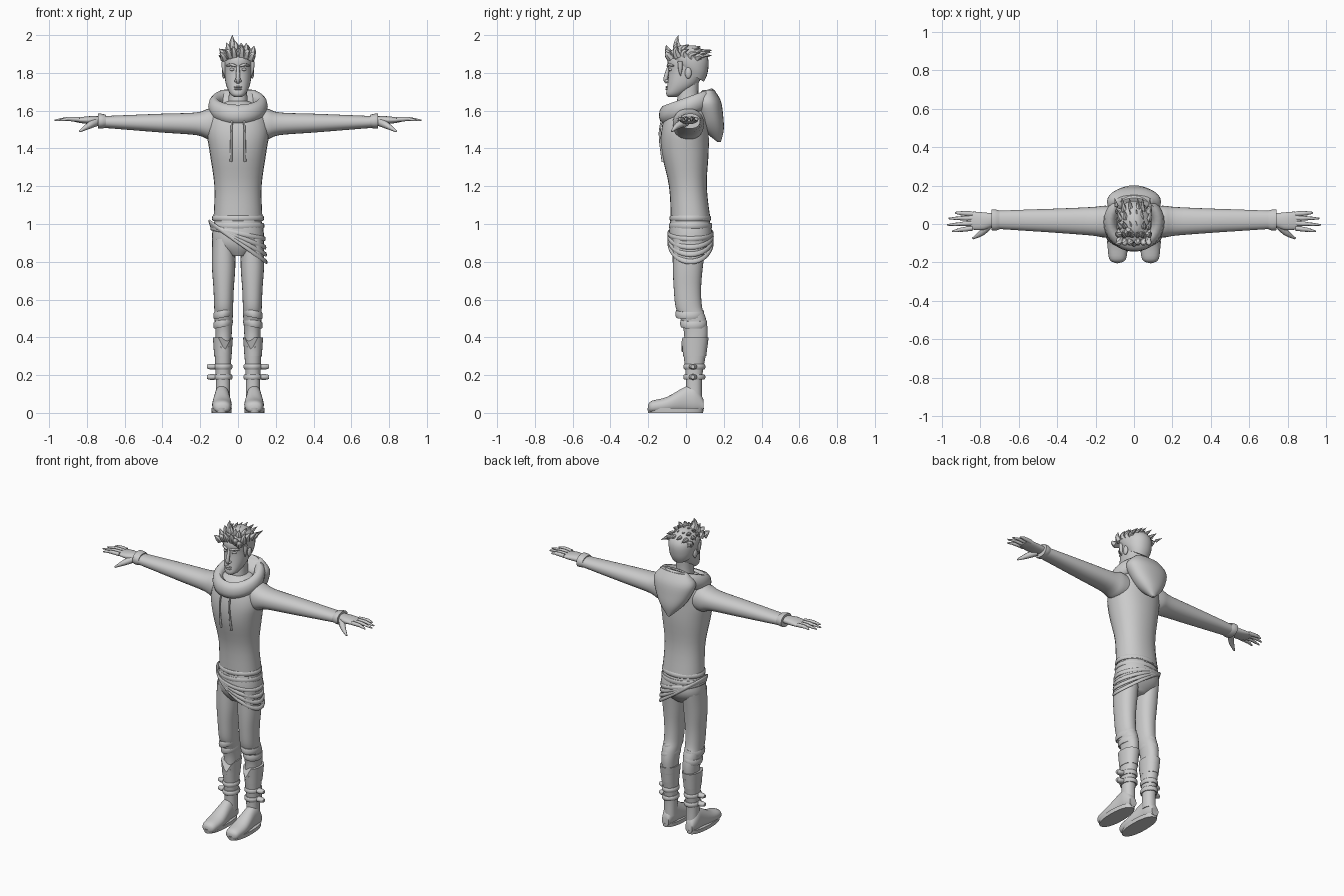
import bpy, bmesh, math, random
from mathutils import Vector

random.seed(4)
if "Cube" in bpy.data.objects:
    bpy.data.objects.remove(bpy.data.objects["Cube"])

grey = bpy.data.materials.new("plain grey")
grey.use_nodes = True
colour = (.6, .6, .6, 1)
grey.diffuse_color = colour
grey.node_tree.nodes["Principled BSDF"].inputs["Base Color"].default_value = colour


def finish(name, bm, mirror=False, warp=None):
    """Turn a bmesh into a smooth object, with a mirrored twin if asked."""
    if warp:
        for vert in bm.verts:
            warp(vert.co)
    for side in (("left_", "right_") if mirror else ("",)):
        if side == "right_":
            for vert in bm.verts:
                vert.co.x *= -1
        bmesh.ops.recalc_face_normals(bm, faces=bm.faces)
        mesh = bpy.data.meshes.new(side + name)
        bm.to_mesh(mesh)
        mesh.materials.append(grey)
        part = bpy.data.objects.new(side + name, mesh)
        bpy.context.collection.objects.link(part)
        bpy.ops.object.select_all(action="DESELECT")
        part.select_set(True)
        bpy.context.view_layer.objects.active = part
        bpy.ops.object.shade_smooth_by_angle(angle=math.radians(50))
    bm.free()


def spline(keys, steps=4):
    """Smooth rows of numbers running through a few key rows."""
    keys = [Vector(key) for key in keys]
    rows = []
    for i in range(len(keys) - 1):
        start, end = keys[i], keys[i + 1]
        before = (end - keys[max(i - 1, 0)]) / 2
        after = (keys[min(i + 2, len(keys) - 1)] - start) / 2
        for k in range(steps):
            t = k / steps
            blend = t * t * (3 - 2 * t)
            rows.append(start.lerp(end, blend) + before * t * (1 - t) ** 2 - after * t * t * (1 - t))
    return rows + [keys[-1]]


def skin(bm, loops, closed=False):
    """Bridge successive point loops with quads and cap the open ends."""
    loops = [[bm.verts.new(point) for point in loop] for loop in loops]
    count = len(loops[0])
    for i in range(len(loops) if closed else len(loops) - 1):
        a, b = loops[i], loops[(i + 1) % len(loops)]
        for k in range(count):
            n = (k + 1) % count
            bm.faces.new((a[k], a[n], b[n], b[k]))
    if not closed:
        bm.faces.new(loops[0])
        bm.faces.new(loops[-1])


def turn(count):
    return [(math.cos(math.tau * i / count), math.sin(math.tau * i / count)) for i in range(count)]


def loft(name, keys, axis="z", at=0, mirror=False, warp=None):
    """Keys are (position, half width, low side, high side) about the line at."""
    bm = bmesh.new()
    loops = []
    for pos, half, low, high in spline(keys):
        loop = []
        for c, s in turn(28):
            wide = at + half * math.copysign(abs(c) ** .9, c)
            deep = (low + high) / 2 + (high - low) / 2 * math.copysign(abs(s) ** .9, s)
            loop.append({"z": (wide, deep, pos), "x": (pos, deep, wide), "y": (wide, pos, deep)}[axis])
        loops.append(loop)
    skin(bm, loops)
    finish(name, bm, mirror, warp)


def band(name, z, half, front, back, height, thick, at=0, mirror=False, warp=None):
    """Closed rounded strap lying round a body or limb."""
    bm = bmesh.new()
    loops = []
    for c, s in turn(32):
        loops.append([(at + c * (half + thick * u), (front + back) / 2 + s * ((back - front) / 2 + thick * u),
                       z + height * v / 2) for u, v in turn(10)])
    skin(bm, loops, closed=True)
    finish(name, bm, mirror, warp)


def tube(name, keys, sides=8, mirror=False):
    """Tapered tube through keys of (x, y, z, radius)."""
    bm = bmesh.new()
    rows = spline(keys, 3)
    loops = []
    for i, row in enumerate(rows):
        along = (rows[min(i + 1, len(rows) - 1)] - rows[max(i - 1, 0)]).to_3d().normalized()
        across = along.orthogonal().normalized() if abs(along.z) < .1 else along.cross((0, 1, 0)).normalized()
        other = along.cross(across)
        loops.append([row.to_3d() + row.w * (across * c + other * s) for c, s in turn(sides)])
    skin(bm, loops)
    finish(name, bm, mirror)


def ball(name, centre, size, mirror=False):
    bm = bmesh.new()
    bmesh.ops.create_uvsphere(bm, u_segments=16, v_segments=10, radius=1)
    for vert in bm.verts:
        vert.co = Vector(centre) + vert.co * Vector(size)
    finish(name, bm, mirror)


# Sweater body with rolled hem, and hips
loft("sweater", [(1.02, .13, -.08, .13), (1.2, .125, -.09, .11), (1.38, .15, -.13, .12),
                 (1.5, .165, -.13, .12), (1.6, .135, -.1, .12), (1.65, .06, -.05, .08)])
band("sweater_hem", 1.03, .13, -.08, .125, .03, .008)
loft("hips", [(.83, .05, -.05, .07), (.88, .125, -.08, .12), (.94, .138, -.09, .14), (1.04, .12, -.08, .12)])

# Waist belt, and slack straps hanging low on the left hip
band("waist_belt", .99, .134, -.085, .133, .03, .006)


def hang(slope):
    def warp(point):
        point.z -= slope * point.x
    return warp


for i, slope in enumerate((.2, .4, .55, .7)):
    band(f"hip_strap_{i + 1}", .95 - .015 * i, .14 + .003 * i, -.092, .14, .026, .007, warp=hang(slope))

# Trouser legs with knee folds
loft("leg", [(.3, .04, -.01, .1), (.42, .043, -.01, .115), (.5, .048, -.03, .105), (.56, .05, -.055, .085),
             (.66, .054, -.065, .08), (.78, .062, -.07, .09), (.92, .06, -.07, .11)], at=.076, mirror=True)
for z, front, back in ((.49, -.025, .105), (.54, -.05, .09)):
    band("knee_fold", z, .046, front, back, .04, .006, at=.079, mirror=True, warp=hang(.2))


# Boots: shaft, notched cuff, foot, sole, straps and buckles
def front_notch(point):
    if point.y < .05 and point.z > .37:
        point.z -= .07 * max(0, 1 - abs(point.x - .07) / .035)


loft("boot_shaft", [(.07, .037, 0, .085), (.18, .038, 0, .085), (.28, .043, -.01, .1), (.36, .049, -.02, .115)],
     at=.079, mirror=True)
loft("boot_cuff", [(.3, .046, -.015, .107), (.4, .053, -.025, .12)], at=.08, mirror=True, warp=front_notch)
loft("foot", [(-.2, .02, .01, .045), (-.18, .044, 0, .064), (-.1, .052, 0, .085), (0, .041, 0, .14),
              (.05, .038, 0, .14), (.093, .025, .01, .07)], axis="y", at=.085, mirror=True)
loft("sole", [(0, .052, -.2, .09), (.025, .054, -.205, .095)], at=.087, mirror=True)
for z in (.19, .245):
    band("boot_strap", z, .042, -.006, .095, .03, .008, at=.079, mirror=True)
    loft("buckle", [(.115, .014, .015, .06), (.145, .015, .018, .055), (.163, .01, .026, .046)],
         axis="x", at=z, mirror=True)

# Sleeves and cuffs
def arm_rise(point):
    point.z += .02 * point.x


loft("sleeve", [(.08, .07, -.06, .09), (.15, .082, -.07, .095), (.22, .06, -.06, .088), (.4, .05, -.046, .08),
                (.55, .041, -.036, .075), (.73, .03, -.024, .068)], axis="x", at=1.526, mirror=True, warp=arm_rise)
loft("cuff", [(.7, .034, -.028, .07), (.72, .039, -.034, .075), (.74, .04, -.032, .075)],
     axis="x", at=1.53, mirror=True, warp=arm_rise)

# Hands
loft("palm", [(.73, .02, -.01, .055), (.78, .021, -.03, .06), (.83, .016, -.03, .064), (.87, .008, -.02, .06)],
     axis="x", at=1.55, mirror=True)
for finger, y, tip in (("index", -.022, .945), ("middle", .004, .972), ("ring", .03, .963), ("little", .053, .93)):
    spread = 1.3 * y - .01
    tube(finger + "_finger", [(.84, y, 1.553, .013), (.9, (y + spread) / 2, 1.556, .011), (tip, spread, 1.548, .004)],
         mirror=True)
tube("thumb", [(.75, 0, 1.54, .022), (.79, -.045, 1.52, .017), (.838, -.075, 1.49, .005)], mirror=True)


# Hood: open collar tilted down at the front, and the pouch hanging behind
def collar_tilt(point):
    point.z += .35 * point.y
    point.y += .1 * (1.62 - point.z)


band("hood_collar", 1.62, .124, -.115, .135, .1, .034, warp=collar_tilt)
loft("hood_pouch", [(1.435, .01, .165, .185), (1.5, .075, .09, .2), (1.57, .118, .06, .197),
                    (1.65, .14, .04, .185), (1.71, .09, .09, .15)])
tube("drawstring", [(.03, -.12, 1.57, .006), (.035, -.14, 1.48, .005), (.037, -.122, 1.33, .007)], mirror=True)

# Neck and head
loft("neck", [(1.58, .06, -.05, .08), (1.68, .049, -.045, .065), (1.78, .05, -.03, .07)])
loft("head", [(1.673, .02, -.095, -.05), (1.69, .042, -.105, -.01), (1.74, .064, -.098, .06),
              (1.81, .073, -.092, .095), (1.88, .073, -.095, .1), (1.93, .03, -.04, .05)])
tube("nose", [(0, -.09, 1.835, .008), (0, -.108, 1.77, .012), (0, -.098, 1.75, .01)])
ball("nostril", (.011, -.1, 1.758), (.008, .011, .008), mirror=True)
ball("eye", (.03, -.08, 1.818), (.015, .014, .008), mirror=True)
tube("brow", [(.01, -.097, 1.836, .006), (.035, -.09, 1.843, .008), (.06, -.066, 1.838, .004)], mirror=True)
for lip, z in (("upper_lip", 1.725), ("lower_lip", 1.714)):
    ball(lip, (0, -.1, z), (.022, .01, .005))
ball("ear", (.075, .012, 1.8), (.011, .018, .03), mirror=True)


# Hair: cap lower at the nape, sideburns, and rows of pointed tufts
def nape_tilt(point):
    point.z -= max(0, 1.93 - point.z) * .5 * point.y / .1


loft("hair_cap", [(1.81, .068, -.05, .095), (1.85, .083, -.088, .115), (1.9, .079, -.092, .115),
                  (1.945, .025, -.03, .05)], warp=nape_tilt)
tube("sideburn", [(.074, -.03, 1.86, .014), (.074, -.03, 1.82, .011), (.072, -.03, 1.78, .001)], mirror=True)
tube("crest_tuft", [(-.02, -.02, 1.9, .03), (-.03, -.05, 1.95, .02), (-.03, -.04, 2, .001)], sides=6)
for row in range(5):
    y = -.08 + .036 * row
    for k in range(6):
        x = -.068 + .027 * k + random.uniform(-.006, .006)
        z = 1.905 - 3.5 * x * x - 2 * y * y
        rise = (.075 - .014 * abs(row - 1) - .25 * abs(x)) * random.uniform(.75, 1.05)
        lean = .024 * (row - 1)
        tube(f"tuft_{row + 1}_{k + 1}", [(x, y, z, .022), (x * 1.15, y + lean * .3 - .012, z + rise * .6, .015),
                                         (x * 1.3 - .006, y + lean, z + rise, .001)], sides=6)
